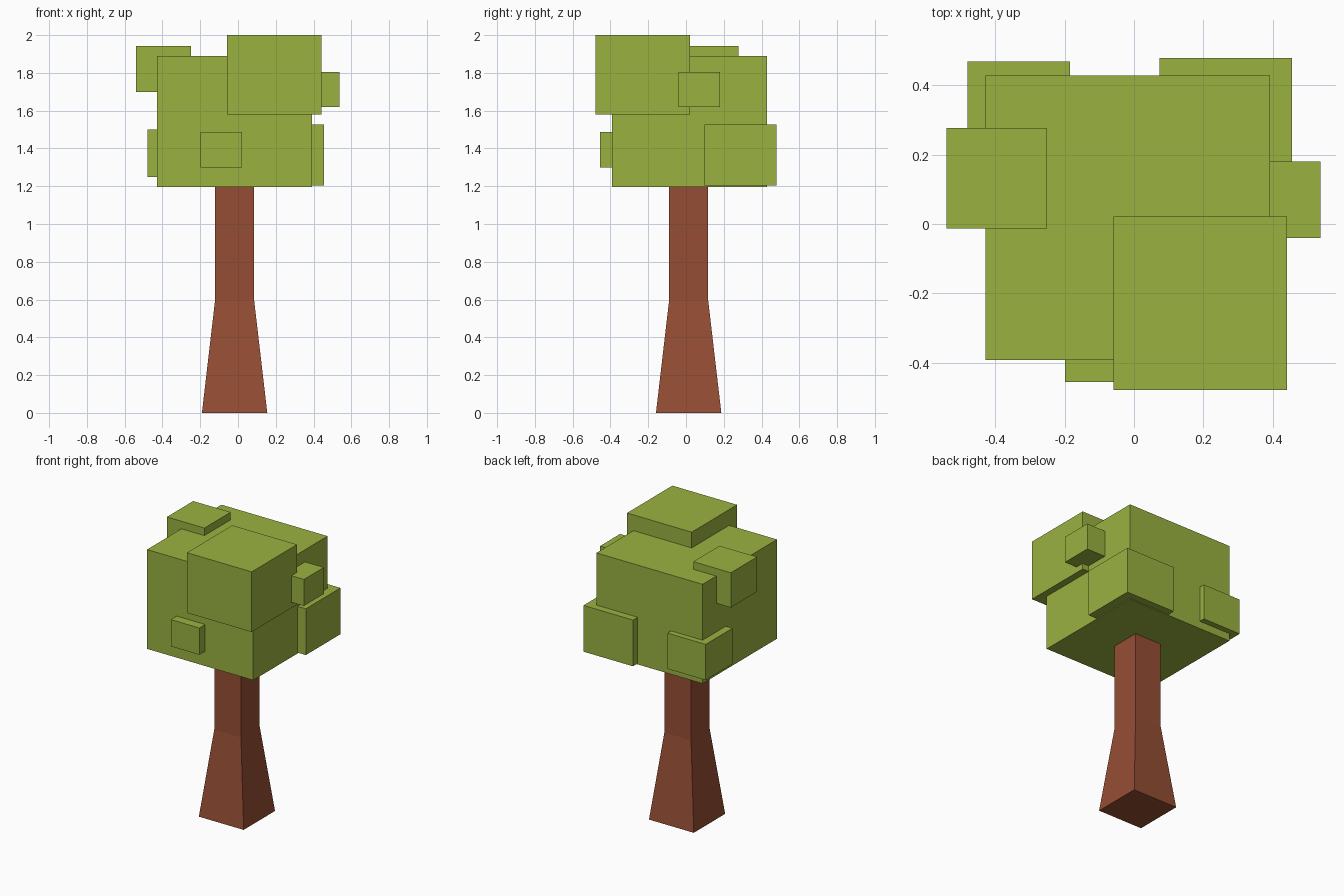
import bpy
import bmesh

if "Cube" in bpy.data.objects:
    bpy.data.objects.remove(bpy.data.objects["Cube"])


def material(name, rgb):
    m = bpy.data.materials.new(name)
    m.diffuse_color = (*rgb, 1.0)
    m.use_nodes = True
    m.node_tree.nodes["Principled BSDF"].inputs["Base Color"].default_value = m.diffuse_color
    return m


LEAF = material("leaf green", (0.323, 0.445, 0.051))
BARK = material("bark brown", (0.305, 0.076, 0.034))


def finish(bm, name, mat):
    bmesh.ops.recalc_face_normals(bm, faces=bm.faces)
    mesh = bpy.data.meshes.new(name)
    bm.to_mesh(mesh)
    bm.free()
    mesh.materials.append(mat)
    obj = bpy.data.objects.new(name, mesh)
    bpy.context.collection.objects.link(obj)
    return obj


def square_loft(name, centre, rings, mat):
    """Stack square rings (height, half width) into a closed solid."""
    bm = bmesh.new()
    cx, cy = centre
    loops = [[bm.verts.new((cx + sx * h, cy + sy * h, z))
              for sx, sy in ((-1, -1), (1, -1), (1, 1), (-1, 1))]
             for z, h in rings]
    for low, high in zip(loops, loops[1:]):
        for i in range(4):
            j = (i + 1) % 4
            bm.faces.new((low[i], low[j], high[j], high[i]))
    bm.faces.new(loops[0][::-1])
    bm.faces.new(loops[-1])
    return finish(bm, name, mat)


# Trunk: flared foot, then a straight post up to the crown
square_loft("trunk", (-0.018, 0.014),
            [(0.0, 0.173), (0.6, 0.103), (1.2, 0.103)], BARK)

# Foliage blocks: name, centre x, centre y, width, bottom z, top z
for name, x, y, w, z0, z1 in [
    ("crown_main", -0.018, 0.018, 0.82, 1.197, 1.89),
    ("crown_top_front", 0.191, -0.229, 0.50, 1.58, 2.00),
    ("crown_top_left", -0.395, 0.132, 0.29, 1.70, 1.943),
    ("crown_right", 0.427, 0.070, 0.22, 1.62, 1.805),
    ("crown_low_front", -0.089, -0.346, 0.22, 1.30, 1.487),
    ("crown_low_back_right", 0.265, 0.288, 0.382, 1.203, 1.526),
    ("crown_low_back_left", -0.332, 0.320, 0.296, 1.25, 1.50),
]:
    square_loft(name, (x, y), [(z0, w / 2), (z1, w / 2)], LEAF)
